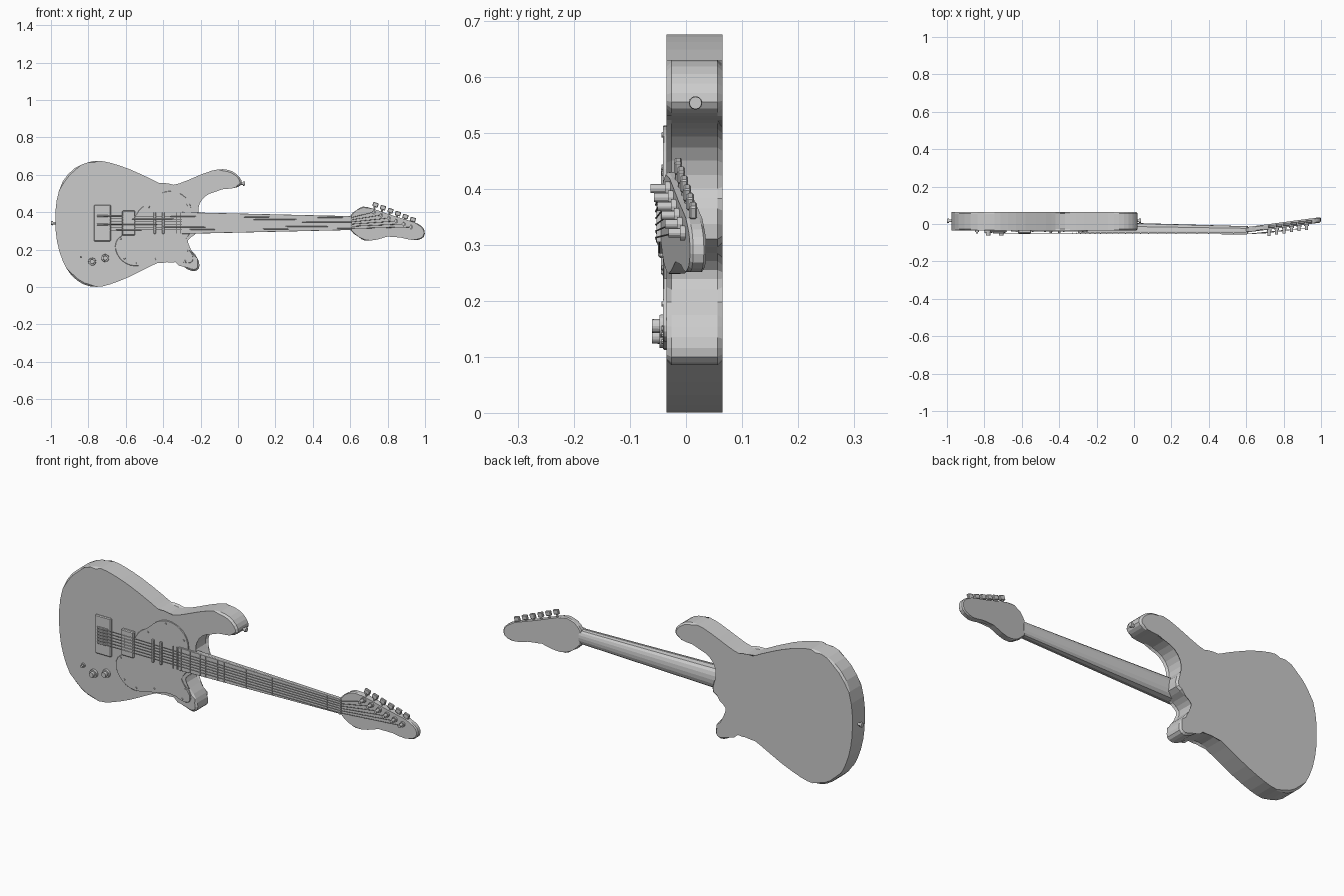
import bpy, bmesh, math
from mathutils import Vector, Matrix

if "Cube" in bpy.data.objects:
    bpy.data.objects.remove(bpy.data.objects["Cube"])


def finish(name, bm):
    bmesh.ops.recalc_face_normals(bm, faces=bm.faces)
    me = bpy.data.meshes.new(name)
    bm.to_mesh(me)
    bm.free()
    ob = bpy.data.objects.new(name, me)
    bpy.context.collection.objects.link(ob)
    return ob


def smooth_loop(pts, n):
    """Closed Catmull-Rom curve through 2D points."""
    out, c = [], len(pts)
    for i in range(c):
        a, b, d, e = (Vector(pts[(i + k) % c]) for k in (-1, 0, 1, 2))
        for s in range(n):
            t = s / n
            out.append(0.5 * (2 * b + (d - a) * t + (2 * a - 5 * b + 4 * d - e) * t * t
                              + (3 * b - a - 3 * d + e) * t ** 3))
    return out


def prism(name, pts, y0, y1, bevel=0.0, n=1, slope=0.0, x0=0.0):
    """Extrude an (x, z) outline along y, round its rims, optionally tilt it back."""
    bm = bmesh.new()
    loop = smooth_loop(pts, n)
    rings = [[bm.verts.new((p[0], y, p[1])) for p in loop] for y in (y0, y1)]
    caps = [bm.faces.new(r) for r in rings]
    for i in range(len(loop)):
        j = (i + 1) % len(loop)
        bm.faces.new((rings[0][i], rings[0][j], rings[1][j], rings[1][i]))
    if bevel:
        rim = [e for f in caps for e in f.edges]
        bmesh.ops.bevel(bm, geom=rim, offset=bevel, segments=1, profile=0.5,
                        affect='EDGES', clamp_overlap=False)
    for v in bm.verts:
        v.co.y += slope * (v.co.x - x0)
    return finish(name, bm)


def box(name, c, size, bevel=0.0, rot=0.0):
    bm = bmesh.new()
    bmesh.ops.create_cube(bm, size=1)
    bmesh.ops.scale(bm, vec=size, verts=bm.verts)
    if bevel:
        bmesh.ops.bevel(bm, geom=bm.edges[:], offset=bevel, segments=1, affect='EDGES')
    bmesh.ops.transform(bm, matrix=Matrix.Translation(c) @ Matrix.Rotation(rot, 4, 'Y'),
                        verts=bm.verts)
    return finish(name, bm)


def rod(name, a, b, r, r2=None, sides=12):
    a, b = Vector(a), Vector(b)
    bm = bmesh.new()
    bmesh.ops.create_cone(bm, cap_ends=True, segments=sides, radius1=r,
                          radius2=r if r2 is None else r2, depth=(b - a).length)
    q = (b - a).to_track_quat('Z', 'Y').to_matrix().to_4x4()
    bmesh.ops.transform(bm, matrix=Matrix.Translation((a + b) / 2) @ q, verts=bm.verts)
    return finish(name, bm)


# Body with two horns and a neck heel
body = [(-.977, .35), (-.97, .46), (-.937, .565), (-.873, .635), (-.8, .667), (-.745, .675),
        (-.675, .662), (-.58, .63), (-.47, .58), (-.42, .555), (-.37, .544), (-.31, .555),
        (-.22, .592), (-.14, .622), (-.08, .63), (-.03, .618), (.008, .588), (.02, .555),
        (0, .535), (-.045, .526), (-.125, .517), (-.18, .493), (-.213, .45), (-.22, .4),
        (-.195, .365), (-.19, .31), (-.24, .285), (-.275, .255), (-.27, .22), (-.23, .175),
        (-.209, .135), (-.209, .1), (-.235, .085), (-.27, .095), (-.31, .122), (-.36, .14),
        (-.405, .138), (-.47, .11), (-.58, .055), (-.685, .014), (-.755, .001), (-.825, .014),
        (-.89, .062), (-.937, .14), (-.967, .24)]
prism("body", body, -.035, .065, .009, 2)

# Pickguard and its screws
guard = [(-.53, .41), (-.48, .445), (-.43, .49), (-.37, .513), (-.3, .495), (-.26, .45),
         (-.25, .4), (-.25, .3), (-.29, .24), (-.25, .185), (-.24, .145), (-.27, .127),
         (-.35, .15), (-.44, .132), (-.55, .112), (-.62, .14), (-.655, .2), (-.645, .255),
         (-.59, .3)]
prism("pickguard", guard, -.041, -.033, .002, 3)
mid = Vector((-.44, .3))
for i in (1, 3, 5, 9, 11, 13, 14, 15, 17):
    p = Vector(guard[i])
    p += (mid - p).normalized() * .018
    rod("pickguard_screw", (p.x, -.038, p.y), (p.x, -.044, p.y), .006, .004, 8)

# Neck: rounded back lofted from heel to nut, with a flat fretboard
XA, XB, ZC = -.3, .61, .342


def half_width(x):
    return .058 + (.037 - .058) * (x - XA) / (XB - XA)


bm = bmesh.new()
ends = []
for x, back in ((XA, .014), (XB, -.012)):
    w = half_width(x)
    ring = []
    for k in range(9):
        a = math.pi * k / 8
        ring.append(bm.verts.new((x, -.038 + (back + .038) * math.sin(a) ** .6,
                                  ZC + w * .97 * math.cos(a))))
    ends.append(ring)
    bm.faces.new(ring)
for k in range(9):
    j = (k + 1) % 9
    bm.faces.new((ends[0][k], ends[0][j], ends[1][j], ends[1][k]))
finish("neck", bm)
wa, wb = half_width(XA), half_width(XB)
prism("fretboard", [(XA, ZC - wa), (XA, ZC + wa), (XB, ZC + wb), (XB, ZC - wb)],
      -.048, -.037, .001)
for i in range(1, 23):
    x = .605 - 1.3 * (1 - 2 ** (-i / 12))
    box("fret", (x, -.048, ZC), (.004, .003, 2 * half_width(x) - .004))
box("nut", (.605, -.048, ZC), (.01, .01, .074))

# Tilted headstock
head = [(.6, .305), (.6, .379), (.632, .41), (.668, .43), (.72, .419), (.84, .378),
        (.94, .347), (.98, .327), (.998, .3), (.993, .268), (.96, .251), (.905, .256),
        (.84, .272), (.8, .27), (.745, .254), (.68, .248), (.645, .268)]
SL = .134
prism("headstock", head, -.045, -.016, .005, 2, SL, .605)

# Six tuners and strings
for i in range(6):
    x, z = .723 + .04 * i, .4 - .0158 * i
    y = -.045 + SL * (x - .605)
    rod("tuner_bushing", (x, y + .003, z), (x, y - .008, z), .013)
    rod("tuner_post", (x, y, z), (x, y - .034 + .001 * i, z), .008)
    c = Vector((x + .012, y + .015, z + .04))
    rod("tuner_shaft", (x, c.y, z), c, .005, sides=8)
    box("tuner_button", c, (.03, .014, .024), .003, .31)
    u = .5 - i / 5
    a = (-.72, -.051, ZC + u * .076)
    b = (.605, -.0535, ZC + u * .058)
    rod("string", a, b, .0018, sides=6)
    rod("head_string", b, (x, y - .018, z), .0015, sides=6)
    box("bridge_saddle", (-.725, -.046, a[2]), (.06, .009, .0095), .001)

# Bridge plate, bridge pickup and two slim pickups
box("bridge_plate", (-.725, -.039, ZC), (.09, .012, .195), .004)
box("bridge_pickup", (-.585, -.041, ZC), (.07, .018, .132), .004)
for x in (-.445, -.4):
    box("slim_pickup", (x, -.042, ZC), (.012, .014, .115), .002)
for x in (-.601, -.569):
    for i in range(6):
        z = ZC + (.5 - i / 5) * .075
        rod("pickup_pole", (x, -.048, z), (x, -.0515, z), .004, sides=8)

# Control knobs and toggle
for x, z in ((-.78, .136), (-.71, .155)):
    rod("knob_skirt", (x, -.034, z), (x, -.047, z), .021, .02, 16)
    rod("knob_cap", (x, -.046, z), (x, -.061, z), .013, .012, 16)
rod("switch_base", (-.84, -.034, .16), (-.84, -.042, .16), .011)
rod("switch_tip", (-.84, -.04, .16), (-.84, -.052, .16), .006)

# Strap buttons at the tail and on the upper horn
for x, z, d in ((-.974, .342, -1), (.012, .553, 1)):
    rod("strap_stem", (x, .017, z), (x + d * .02, .017, z), .007)
    rod("strap_cap", (x + d * .016, .017, z), (x + d * .025, .017, z), .012, .011)
